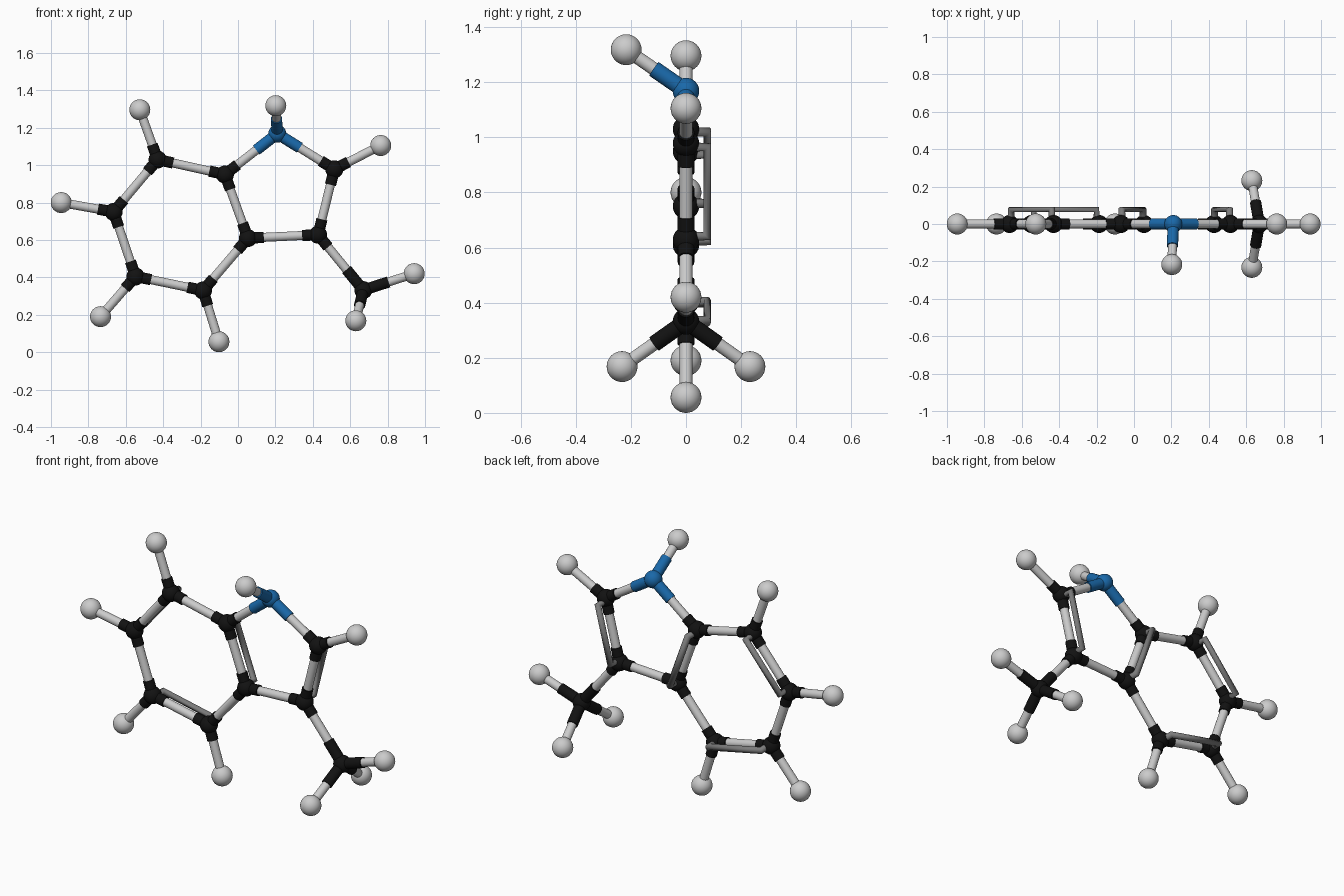
import bpy, math
from mathutils import Vector

if "Cube" in bpy.data.objects:
    bpy.data.objects.remove(bpy.data.objects["Cube"])


def material(name, rgb):
    m = bpy.data.materials.new(name)
    m.diffuse_color = (*rgb, 1)
    m.use_nodes = True
    m.node_tree.nodes["Principled BSDF"].inputs["Base Color"].default_value = m.diffuse_color
    return m


BLACK = material("black", (0.006, 0.006, 0.006))
BLUE = material("blue", (0.01, 0.14, 0.4))
DARK = material("dark_grey", (0.2, 0.2, 0.2))


def finish(name, mat):
    o = bpy.context.object
    o.name = name
    if mat:
        o.data.materials.append(mat)
    bpy.ops.object.shade_smooth_by_angle(angle=math.radians(40))
    return o


def ball(name, p, r, mat=None):
    bpy.ops.mesh.primitive_uv_sphere_add(segments=32, ring_count=16, radius=r, location=p)
    return finish(name, mat)


def rod(name, a, b, r, mat=None):
    d = b - a
    bpy.ops.mesh.primitive_cylinder_add(vertices=24, radius=r, depth=d.length,
                                        location=(a + b) / 2,
                                        rotation=d.to_track_quat('Z', 'Y').to_euler())
    return finish(name, mat)


# Atom centres (x, y, z)
heavy = {
    "c7": (-0.43, 0, 1.03), "c6": (-0.665, 0, 0.75), "c5": (-0.548, 0, 0.405),
    "c4": (-0.187, 0, 0.33), "c3a": (0.053, 0, 0.61), "c7a": (-0.07, 0, 0.95),
    "n": (0.21, 0, 1.168), "c2": (0.515, 0, 0.978), "c3": (0.428, 0, 0.628),
    "methyl": (0.67, 0, 0.332),
}
hydro = [
    ("c7", (-0.525, 0, 1.296)), ("c6", (-0.945, 0, 0.80)), ("c5", (-0.735, 0, 0.19)),
    ("c4", (-0.102, 0, 0.056)), ("c2", (0.763, 0, 1.105)), ("n", (0.202, -0.217, 1.318)),
    ("methyl", (0.942, 0, 0.42)), ("methyl", (0.63, 0.232, 0.168)),
    ("methyl", (0.63, -0.232, 0.168)),
]
heavy = {k: Vector(v) for k, v in heavy.items()}
bonds = [("c7", "c6"), ("c6", "c5"), ("c5", "c4"), ("c4", "c3a"), ("c3a", "c7a"),
         ("c7a", "c7"), ("c7a", "n"), ("n", "c2"), ("c2", "c3"), ("c3", "c3a"),
         ("c3", "methyl")]
doubles = [("c7", "c6"), ("c5", "c4"), ("c3a", "c7a"), ("c2", "c3")]


def prong(k, target):
    # Coloured socket reaching from an atom toward its neighbour
    a = heavy[k]
    length = 0.142 if k in ("n", "methyl") else 0.085
    rod("socket_" + k, a, a + (target - a).normalized() * length, 0.03,
        BLUE if k == "n" else BLACK)


# Central balls
for k, p in heavy.items():
    ball("atom_" + k, p, 0.048, BLUE if k == "n" else BLACK)

# Single bonds with sockets at both ends
for a, b in bonds:
    rod("bond", heavy[a], heavy[b], 0.024)
    prong(a, heavy[b])
    prong(b, heavy[a])

# Hydrogen balls on their bonds
for k, h in hydro:
    h = Vector(h)
    ball("hydrogen", h, 0.056)
    rod("hydrogen_bond", heavy[k], h, 0.024)
    prong(k, h)

# Bracket-shaped second bonds behind the ring
for a, b in doubles:
    d = (heavy[b] - heavy[a]).normalized() * 0.014
    p, q = heavy[a] + d, heavy[b] - d
    off = Vector((0, 0.077, 0))
    cu = bpy.data.curves.new("double_bond", 'CURVE')
    cu.dimensions = '3D'
    cu.bevel_depth = 0.019
    cu.bevel_resolution = 4
    cu.use_fill_caps = True
    s = cu.splines.new('POLY')
    s.points.add(3)
    for pt, co in zip(s.points, (p, p + off, q + off, q)):
        pt.co = (*co, 1)
    cu.materials.append(DARK)
    bpy.context.collection.objects.link(bpy.data.objects.new("double_bond", cu))
